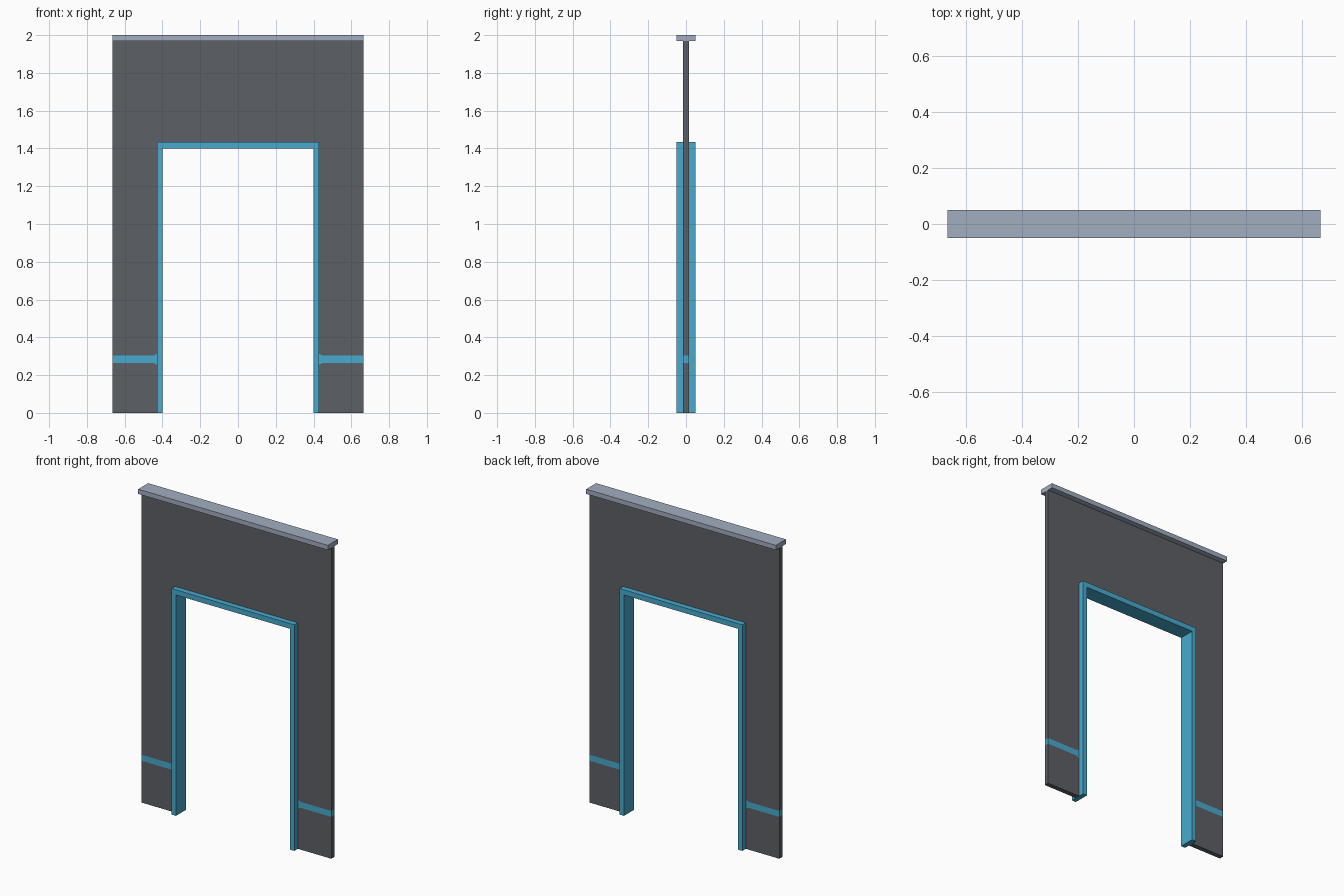
import bpy, bmesh

if "Cube" in bpy.data.objects:
    bpy.data.objects.remove(bpy.data.objects["Cube"])


def material(name, rgb):
    m = bpy.data.materials.new(name)
    m.diffuse_color = (*rgb, 1)
    m.use_nodes = True
    m.node_tree.nodes["Principled BSDF"].inputs["Base Color"].default_value = m.diffuse_color
    return m


GREY = material("dark grey panel", (0.107, 0.117, 0.133))
BLUE = material("blue trim", (0.065, 0.402, 0.61))
PALE = material("pale grey cap", (0.36, 0.42, 0.53))


def prism(name, outline, half_depth, mat):
    """Extrude an x/z outline through y, centred on y = 0."""
    bm = bmesh.new()
    face = bm.faces.new([bm.verts.new((x, -half_depth, z)) for x, z in outline])
    new = bmesh.ops.extrude_face_region(bm, geom=[face])["geom"]
    bmesh.ops.translate(bm, vec=(0, 2 * half_depth, 0),
                        verts=[v for v in new if isinstance(v, bmesh.types.BMVert)])
    bmesh.ops.recalc_face_normals(bm, faces=bm.faces[:])
    mesh = bpy.data.meshes.new(name)
    bm.to_mesh(mesh)
    bm.free()
    mesh.materials.append(mat)
    ob = bpy.data.objects.new(name, mesh)
    bpy.context.collection.objects.link(ob)
    return ob


def mirrored(right):
    """Complete a right-hand half outline with its left-hand reflection."""
    return right + [(-x, z) for x, z in reversed(right)]


W, OUT, INN = 0.665, 0.43, 0.40     # wall edge, frame outside, frame inside
WALL, DEEP = 0.015, 0.05            # half depths
LOW, HIGH, FLARE = 0.265, 0.303, 0.01

# Wall above the stripe, arching over the doorway
prism("upper_wall", mirrored([(OUT, 1.433), (OUT, HIGH + FLARE), (OUT + 0.02, HIGH),
                              (W, HIGH), (W, 1.97)]), WALL, GREY)

# Stripe (slightly flared at the frame) and lower wall on each side
for side, s in (("left", -1), ("right", 1)):
    stripe = [(OUT, LOW - FLARE), (OUT + 0.02, LOW), (W, LOW),
              (W, HIGH), (OUT + 0.02, HIGH), (OUT, HIGH + FLARE)]
    lower = [(OUT, 0), (W, 0), (W, LOW), (OUT + 0.02, LOW), (OUT, LOW - FLARE)]
    prism(side + "_stripe", [(s * x, z) for x, z in stripe], WALL, BLUE)
    prism(side + "_lower_wall", [(s * x, z) for x, z in lower], WALL, GREY)

# Door frame and top cap
prism("door_frame", mirrored([(INN, 1.40), (INN, 0), (OUT, 0), (OUT, 1.433)]), DEEP, BLUE)
prism("top_cap", mirrored([(W, 1.97), (W, 2.0)]), DEEP, PALE)
